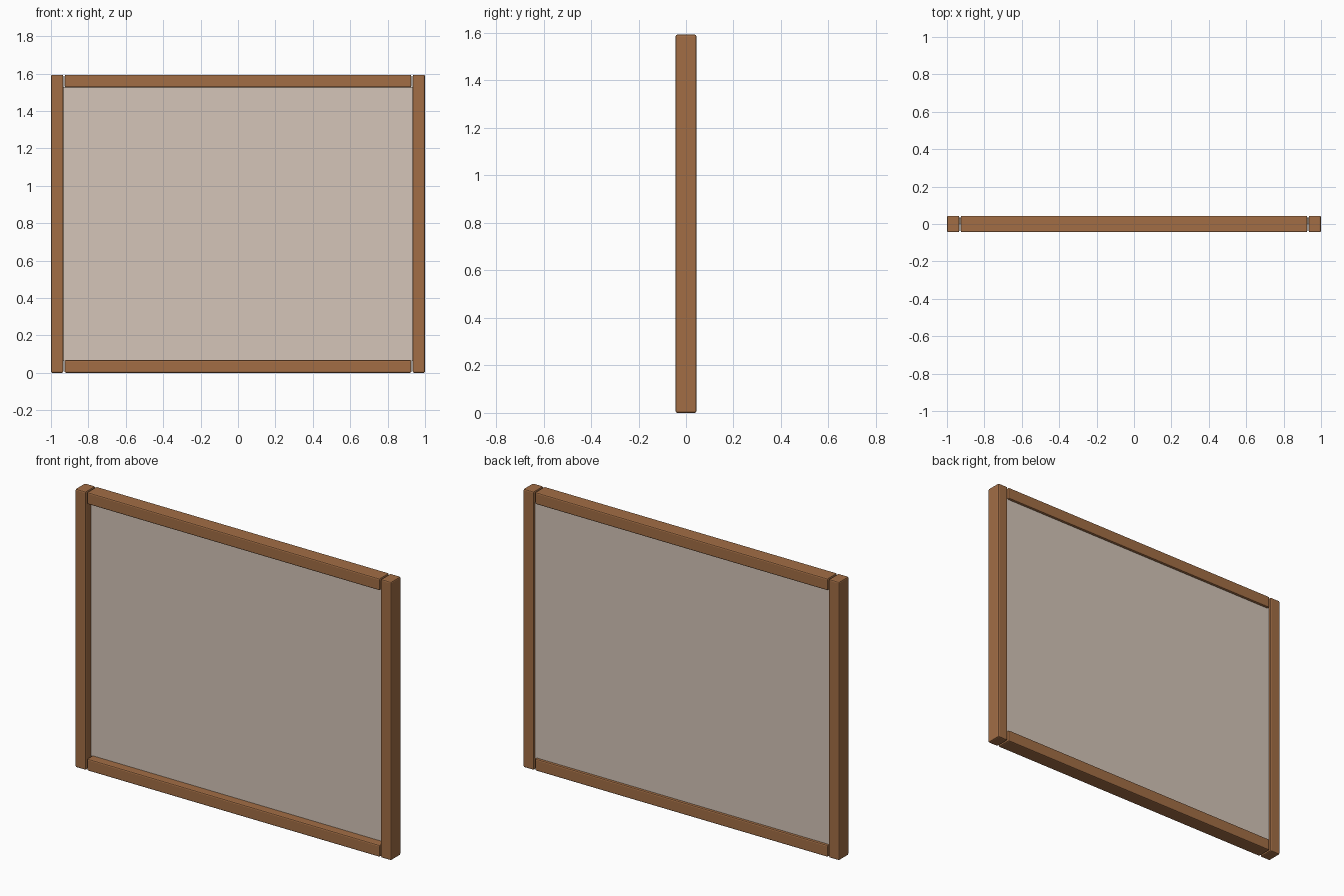
import bpy, bmesh
from mathutils import Vector

if "Cube" in bpy.data.objects:
    bpy.data.objects.remove(bpy.data.objects["Cube"])


def material(name, color):
    m = bpy.data.materials.new(name)
    m.diffuse_color = color
    m.use_nodes = True
    m.node_tree.nodes["Principled BSDF"].inputs["Base Color"].default_value = m.diffuse_color
    return m


def box(name, lo, hi, mat, bevel=0.0):
    lo, hi = Vector(lo), Vector(hi)
    bm = bmesh.new()
    bmesh.ops.create_cube(bm, size=1)
    bmesh.ops.scale(bm, vec=hi - lo, verts=bm.verts)
    bmesh.ops.translate(bm, vec=(lo + hi) / 2, verts=bm.verts)
    mesh = bpy.data.meshes.new(name)
    bm.to_mesh(mesh)
    bm.free()
    mesh.materials.append(mat)
    obj = bpy.data.objects.new(name, mesh)
    bpy.context.collection.objects.link(obj)
    if bevel:
        mod = obj.modifiers.new("rounded_edges", 'BEVEL')
        mod.width = bevel
        mod.segments = 2
    return obj


wood = material("wood", (0.36, 0.155, 0.06, 1))
panel = material("panel", (0.66, 0.56, 0.48, 1))

W, H, D, T = 1.0, 1.593, 0.044, 0.066   # half width, height, half depth, bar size
GAP = 0.007
BEVEL = 0.007

# Upright side bars
box("left_stile", (-W, -D, 0), (-W + T, D, H), wood, BEVEL)
box("right_stile", (W - T, -D, 0), (W, D, H), wood, BEVEL)

# Horizontal bars, set slightly in from the uprights
rx = W - T - GAP
box("bottom_rail", (-rx, -D, 0), (rx, D, T + 0.002), wood, BEVEL)
box("top_rail", (-rx, -D, H - T - 0.002), (rx, D, H), wood, BEVEL)

# Infill panel, set toward the back of the frame
box("pane", (-W + T, 0.004, T - 0.002), (W - T, 0.03, H - T + 0.002), panel)
